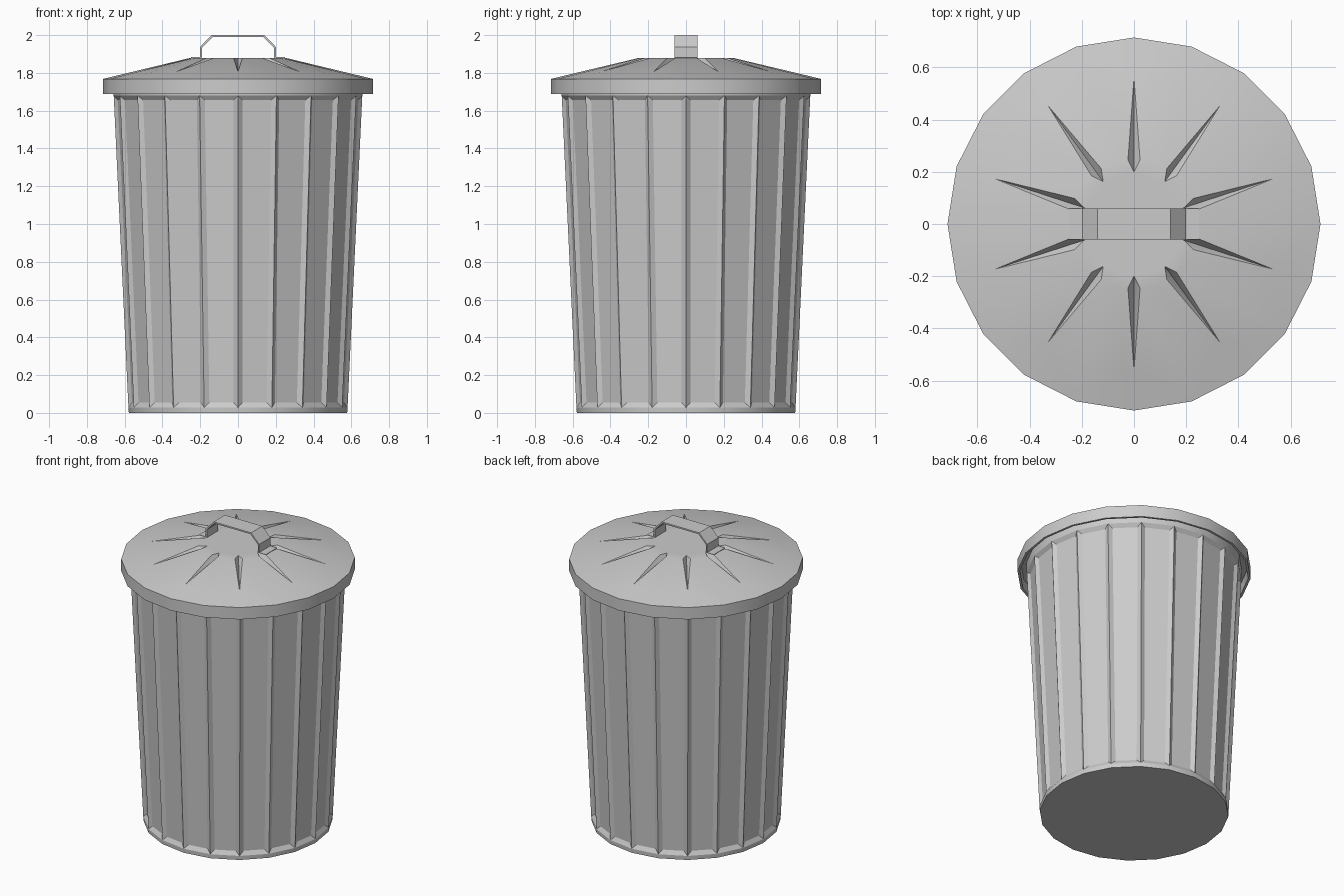
import bpy, bmesh
from math import sin, cos, pi
from mathutils import Vector

if "Cube" in bpy.data.objects:
    bpy.data.objects.remove(bpy.data.objects["Cube"])

N = 20
STEP = 2 * pi / N


def polar(r, i, z):
    a = pi / 2 + i * STEP
    return Vector((r * cos(a), r * sin(a), z))


def finish(bm, name, smooth=True):
    bmesh.ops.recalc_face_normals(bm, faces=bm.faces)
    me = bpy.data.meshes.new(name)
    bm.to_mesh(me)
    bm.free()
    ob = bpy.data.objects.new(name, me)
    bpy.context.collection.objects.link(ob)
    if smooth:
        bpy.ops.object.select_all(action='DESELECT')
        bpy.context.view_layer.objects.active = ob
        ob.select_set(True)
        bpy.ops.object.shade_smooth_by_angle(angle=0.5)
    return ob


def bridge(bm, lower, upper):
    return [bm.faces.new((lower[i], lower[(i + 1) % N], upper[(i + 1) % N], upper[i]))
            for i in range(N)]


# Tapered bin body with one recessed panel per side
bm = bmesh.new()
rings = [[bm.verts.new(polar(r, i, z)) for i in range(N)]
         for r, z in ((0.578, 0), (0.58, 0.028), (0.658, 1.68), (0.661, 1.745))]
bm.faces.new(rings[0])
bridge(bm, rings[0], rings[1])
panels = bridge(bm, rings[1], rings[2])
bridge(bm, rings[2], rings[3])
bm.faces.new(rings[3])
bmesh.ops.recalc_face_normals(bm, faces=bm.faces)
bmesh.ops.inset_individual(bm, faces=panels, thickness=0.036, depth=-0.016)
finish(bm, "bin_body")

# Lid: rim, hollow underside, shallow cone with ten tapered grooves, flat top
TOP, RIM = 1.88, 1.768
bm = bmesh.new()
under, inner, low, edge = [[bm.verts.new(polar(r, i, z)) for i in range(N)]
                           for r, z in ((0.695, 1.75), (0.70, 1.688), (0.715, 1.688), (0.715, RIM))]
bm.faces.new(under)
bridge(bm, under, inner)
bridge(bm, inner, low)
bridge(bm, low, edge)
crown = {i: bm.verts.new(polar(0.25, i, TOP)) for i in range(1, N, 2)}
outline = []
for i in range(0, N, 2):
    prev, nxt = (i - 1) % N, (i + 1) % N
    mid = polar(0.25, i, TOP)
    tip = bm.verts.new(edge[i].co.lerp(mid, (0.715 - 0.56) / (0.715 - 0.25)))
    left = bm.verts.new(mid.lerp(crown[prev].co, 0.3))
    right = bm.verts.new(mid.lerp(crown[nxt].co, 0.3))
    deep = bm.verts.new(polar(0.225, i, TOP - 0.03))
    end = bm.verts.new(polar(0.2, i, TOP))
    for side, j in ((left, prev), (right, nxt)):
        bm.faces.new((edge[i], edge[j], crown[j], side, tip))
        bm.faces.new((tip, side, deep))
        bm.faces.new((deep, side, end))
    outline += [left, end, right, crown[nxt]]
bm.faces.new(outline)
finish(bm, "lid")

# Bent strap handle with small feet resting on the lid
half = [(0.25, 1.878), (0.25, 1.883), (0.2, 1.883), (0.2, 1.938), (0.14, 2.0)]
inside = [(0.135, 1.99), (0.19, 1.934), (0.19, 1.878)]
right_side = half
path = right_side + [(-x, z) for x, z in reversed(half)]
path += [(-x, z) for x, z in reversed(inside)] + inside
bm = bmesh.new()
front = bm.faces.new([bm.verts.new((x, -0.06, z)) for x, z in path])
ext = bmesh.ops.extrude_face_region(bm, geom=[front], use_keep_orig=True)
bmesh.ops.translate(bm, vec=(0, 0.12, 0),
                    verts=[g for g in ext["geom"] if isinstance(g, bmesh.types.BMVert)])
finish(bm, "lid_handle", smooth=False)
